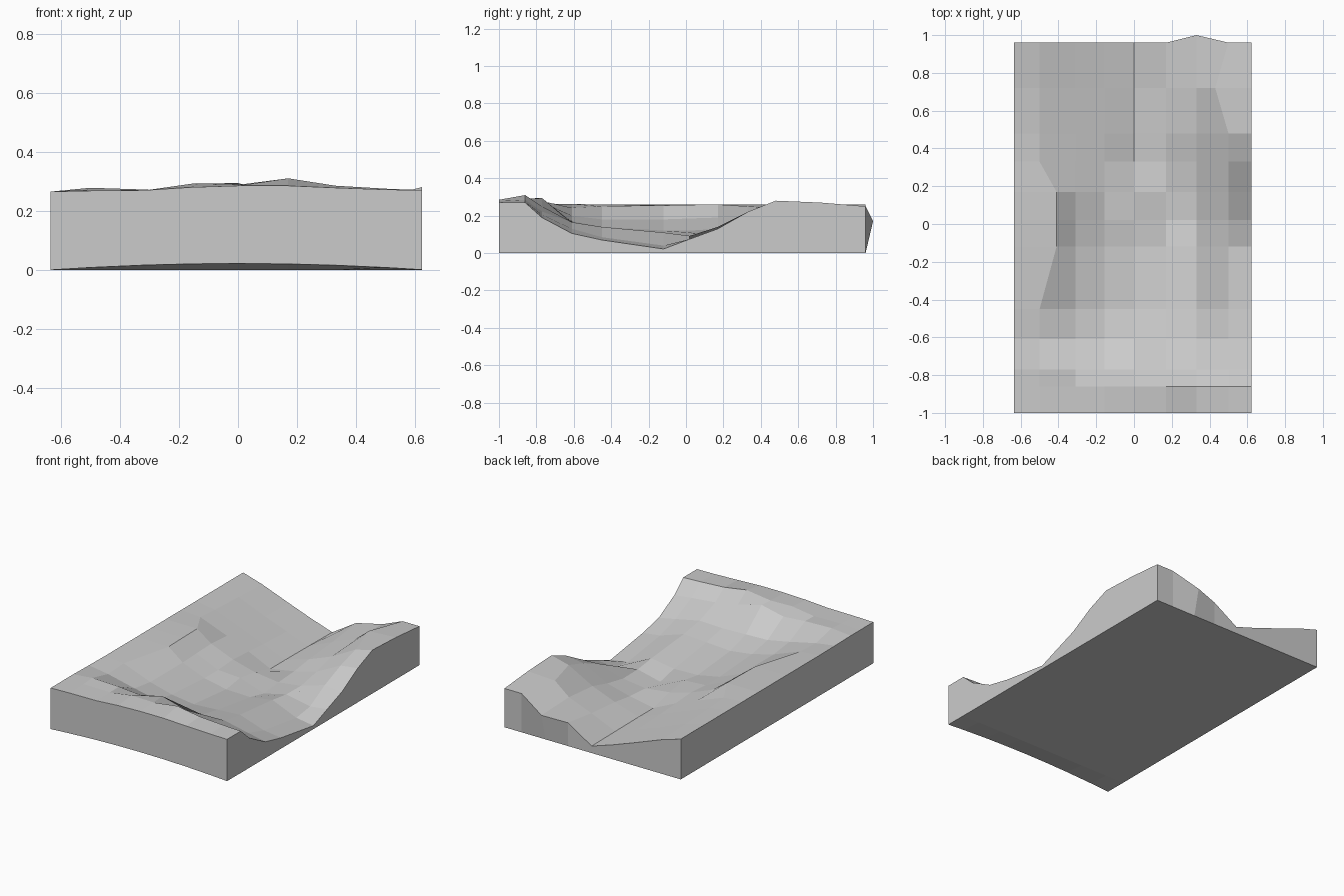
import bpy

if "Cube" in bpy.data.objects:
    bpy.data.objects.remove(bpy.data.objects["Cube"])

# Column and row positions of the terrain grid
XS = [-.635, -.5, -.31, -.155, 0, .17, .33, .5, .622]
YS = [-1, -.86, -.77, -.61, -.45, -.12, .02, .17, .33, .48, .72, .96]

# Cross-section heights in hundredths of 0.1 unit, front to back
PROFILES = [
    (265, 268, 270, 280, 285, 285, 278, 272, 270),
    (265, 272, 270, 292, 288, 310, 285, 275, 270),
    (265, 278, 272, 260, 294, 250, 222, 205, 190),
    (262, 242, 200, 170, 165, 160, 165, 130, 105),
    (260, 250, 180, 140, 120, 130, 140, 85, 70),
    (260, 255, 180, 120, 90, 85, 110, 40, 22),
    (260, 258, 185, 120, 110, 55, 92, 60, 75),
    (260, 260, 190, 130, 90, 70, 90, 140, 130),
    (260, 250, 180, 120, 50, 80, 120, 205, 220),
    (260, 240, 170, 110, 50, 100, 160, 250, 280),
    (260, 230, 155, 100, 48, 120, 180, 260, 270),
    (260, 220, 150, 95, 45, 150, 170, 250, 250),
]
nx, ny = len(XS), len(YS)


def plan(i, j):
    """Plan position of a grid point, with the left bank edge bent inward."""
    x, y = XS[i], YS[j]
    if i == 1 and 5 <= j <= 7:
        x = -.41
    if i == 7 and j == 10:
        x = .43
    return x, y


# Ground surface, then a matching underside
verts = []
for j in range(ny):
    for i in range(nx):
        x, y = plan(i, j)
        if (i, j) == (6, ny - 1):      # small point on the back edge
            y = 1.0
        verts.append((x, y, PROFILES[j][i] / 1000))
for j in range(ny):
    for i in range(nx):
        x, y = plan(i, j)
        bow = .022 * (1 - (x / .635) ** 2) if j == 0 else 0
        verts.append((x, y, max(bow, 0)))

n = nx * ny
faces = []
for j in range(ny - 1):
    for i in range(nx - 1):
        a = j * nx + i
        quad = (a, a + 1, a + nx + 1, a + nx)
        faces.append(quad)
        faces.append(tuple(v + n for v in reversed(quad)))

# Side walls around the border
border = [i for i in range(nx)]
border += [j * nx + nx - 1 for j in range(1, ny)]
border += [(ny - 1) * nx + i for i in range(nx - 2, -1, -1)]
border += [j * nx for j in range(ny - 2, 0, -1)]
for k, a in enumerate(border):
    b = border[(k + 1) % len(border)]
    faces.append((a, a + n, b + n, b))

mesh = bpy.data.meshes.new("terrain_block")
mesh.from_pydata(verts, [], faces)
mesh.validate()
mesh.update()
block = bpy.data.objects.new("terrain_block", mesh)
bpy.context.collection.objects.link(block)
